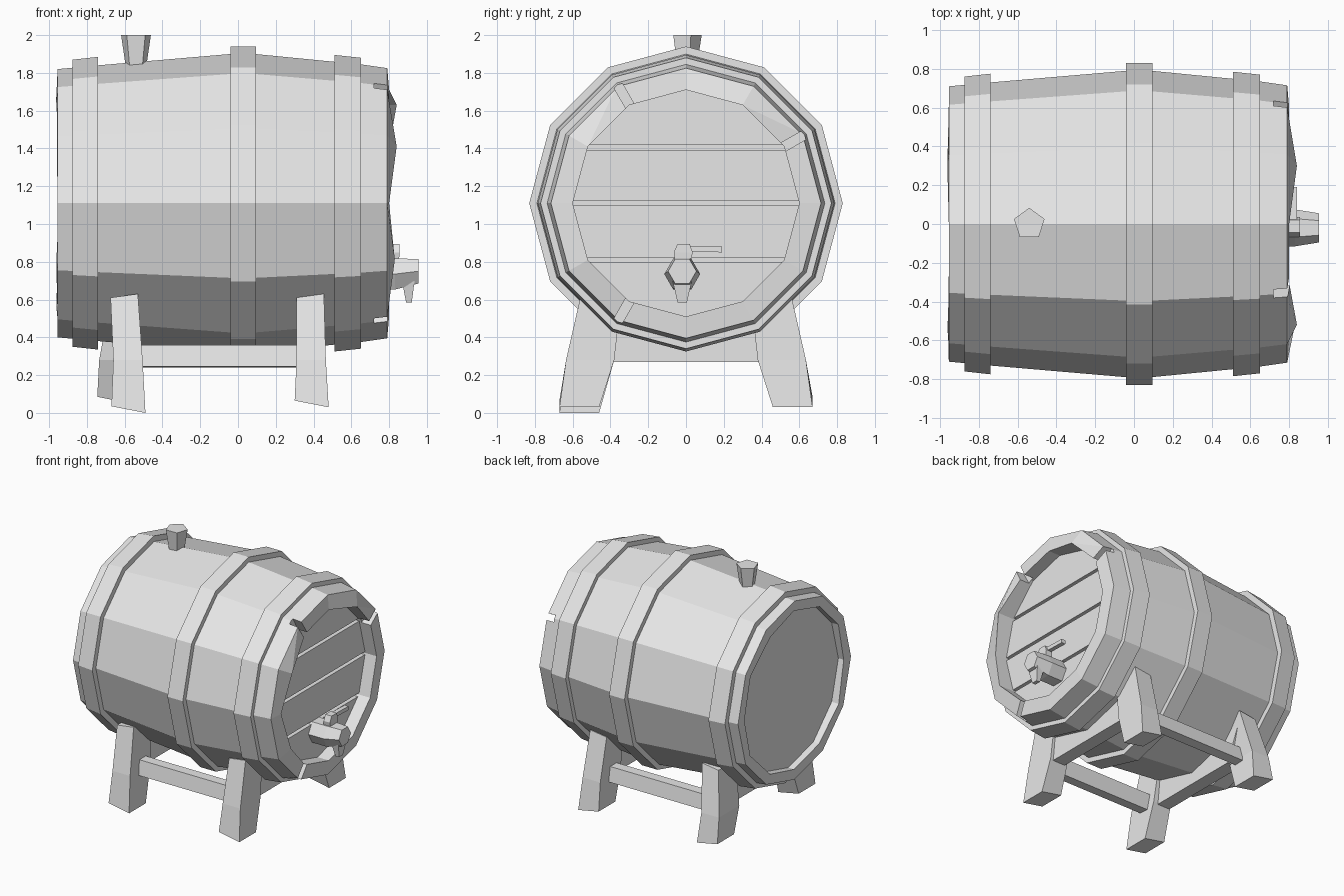
import bpy, bmesh, math
from mathutils import Vector, Matrix

if "Cube" in bpy.data.objects:
    bpy.data.objects.remove(bpy.data.objects["Cube"], do_unlink=True)

GREY = (0.8, 0.8, 0.8, 1)
mat = bpy.data.materials.new("plain grey")
mat.use_nodes = True
mat.diffuse_color = GREY
mat.node_tree.nodes["Principled BSDF"].inputs["Base Color"].default_value = GREY

AXIS = 1.11          # height of the barrel axis
SIDES = 12


def finish(name, bm):
    bmesh.ops.recalc_face_normals(bm, faces=bm.faces)
    mesh = bpy.data.meshes.new(name)
    bm.to_mesh(mesh)
    bm.free()
    mesh.materials.append(mat)
    obj = bpy.data.objects.new(name, mesh)
    bpy.context.collection.objects.link(obj)
    return obj


def loft_bm(rings, closed=False):
    """Skin a list of equal-length point rings; cap the ends unless closed."""
    bm = bmesh.new()
    vs = [[bm.verts.new(p) for p in ring] for ring in rings]
    n = len(vs[0])
    pairs = list(zip(vs, vs[1:])) + ([(vs[-1], vs[0])] if closed else [])
    for a, b in pairs:
        for i in range(n):
            j = (i + 1) % n
            bm.faces.new((a[i], a[j], b[j], b[i]))
    if not closed:
        bm.faces.new(vs[0])
        bm.faces.new(vs[-1])
    return bm


def loft(name, rings, closed=False):
    return finish(name, loft_bm(rings, closed))


def ring_x(x, r, n=SIDES, y=0, z=AXIS, turn=0):
    """Polygon ring facing x; x may be one value or a list with one per corner."""
    xs = x if isinstance(x, list) else [x] * n
    return [(xs[i], y + r * math.cos(turn + math.tau * i / n),
             z + r * math.sin(turn + math.tau * i / n)) for i in range(n)]


def rect(x0, x1, y0, y1, z0, z1=None):
    z1 = z0 if z1 is None else z1
    return [(x0, y0, z0), (x1, y0, z1), (x1, y1, z1), (x0, y1, z0)]


# Barrel body with recessed ends and an uneven front rim
front_rim = [0.80] * SIDES
front_rim[2] = front_rim[5] = 0.84
front_rim[7] = 0.83
back_rim = [-0.955 + 0.008 * math.sin(2.4 * i) for i in range(SIDES)]
barrel = loft("barrel_body", [
    ring_x(-0.90, 0.63), ring_x(back_rim, 0.63), ring_x(-0.955, 0.71),
    ring_x(-0.74, 0.73), ring_x(-0.04, 0.79), ring_x(0.09, 0.79),
    ring_x(0.65, 0.735), ring_x(0.79, 0.715), ring_x(front_rim, 0.60),
    ring_x(0.67, 0.60)])

# Notches between staves in the front rim
for k in (1, 4, 8):
    a = math.tau * k / SIDES
    bm = bmesh.new()
    bmesh.ops.create_cube(bm, size=1)
    bmesh.ops.scale(bm, verts=bm.verts, vec=(0.2, 0.2, 0.05))
    bmesh.ops.translate(bm, verts=bm.verts, vec=(0.82, 0.67, 0))
    bmesh.ops.transform(bm, verts=bm.verts, matrix=Matrix.Translation((0, 0, AXIS)) @ Matrix.Rotation(a, 4, 'X'))
    cutter = finish("notch_cutter", bm)
    cutter.hide_render = True
    mod = barrel.modifiers.new("notch", 'BOOLEAN')
    mod.operation = 'DIFFERENCE'
    mod.solver = 'EXACT'
    mod.object = cutter
    bpy.context.view_layer.objects.active = barrel
    bpy.ops.object.modifier_apply(modifier=mod.name)
    bpy.data.objects.remove(cutter, do_unlink=True)

# Hoops
for name, x0, x1, r0, r1 in (("back_hoop", -0.875, -0.74, 0.76, 0.775),
                             ("middle_hoop", -0.04, 0.095, 0.83, 0.83),
                             ("front_hoop", 0.51, 0.65, 0.785, 0.77)):
    loft(name, [ring_x(x0, r0 - 0.08), ring_x(x0, r0),
                ring_x(x1, r1), ring_x(x1, r1 - 0.08)], closed=True)

# Four planks closing the front end
seams = (0.45, 0.81, 1.11, 1.405, 1.8)
for i, (low, high) in enumerate(zip(seams, seams[1:])):
    bm = loft_bm([ring_x(0.66, 0.60), ring_x(0.70, 0.60)])
    for z, up in ((low + 0.012, -1), (high - 0.012, 1)):
        bmesh.ops.bisect_plane(bm, geom=bm.verts[:] + bm.edges[:] + bm.faces[:],
                               plane_co=(0, 0, z), plane_no=(0, 0, up), clear_outer=True)
        bmesh.ops.holes_fill(bm, edges=[e for e in bm.edges if e.is_boundary])
    finish(f"end_plank_{i + 1}", bm)

# Bung
def ring_z(x, y, z, r, n):
    return [(x + r * math.sin(math.tau * i / n), y + r * math.cos(math.tau * i / n), z)
            for i in range(n)]

loft("bung", [ring_z(-0.54, 0, 1.82, 0.055, 5), ring_z(-0.54, 0, 2.0, 0.083, 5)])

# Tap
loft("tap_body", [ring_x(0.68, 0.095, 6, -0.02, 0.735),
                  ring_x(0.83, 0.095, 6, -0.02, 0.735),
                  ring_x(0.955, 0.075, 6, -0.02, 0.75)])
loft("tap_spout", [rect(0.89, 0.92, -0.045, 0.005, 0.585),
                   rect(0.86, 0.94, -0.08, 0.04, 0.74)])
loft("tap_stem", [rect(0.79, 0.85, -0.05, 0.02, 0.76),
                  rect(0.80, 0.855, -0.065, 0.035, 0.85),
                  rect(0.80, 0.855, -0.045, 0.02, 0.895)])
loft("tap_handle", [[(x, y, z + dz) for x, z in
                     ((0.805, 0.85), (0.84, 0.85), (0.84, 0.88), (0.805, 0.88))]
                    for y, dz in ((0.0, 0.005), (0.19, 0))])

# Stand: splayed legs, saddles and side rails
feet = {("back", -1): 0.02, ("back", 1): 0.07, ("front", -1): 0.05, ("front", 1): 0.05}
places = {"back": (-0.60, -0.58), "front": (0.385, 0.39)}
for (end, side), foot in feet.items():
    top, base = places[end]
    if (end, side) == ("back", 1):
        base = -0.655
    label = "left" if side > 0 else "right"
    loft(f"{end}_{label}_leg", [
        rect(base - 0.09, base + 0.09, side * 0.46, side * 0.67, foot + 0.015, foot - 0.02),
        rect(base - 0.08, base + 0.075, side * 0.38, side * 0.635, 0.28),
        rect(top - 0.075, top + 0.07, side * 0.34, side * 0.555, 0.61, 0.63)])

for end, (x, _) in places.items():
    loft(f"{end}_saddle", [[(x + dx, y, z) for y, z in
                            ((-0.42, 0.27), (0.40, 0.27), (0.53, 0.56), (-0.53, 0.56))]
                           for dx in (-0.055, 0.055)])

for side, label in ((-1, "right"), (1, "left")):
    loft(f"{label}_rail", [[(x, side * y, z) for y, z in
                            ((0.45, 0.24), (0.53, 0.245), (0.51, 0.36), (0.43, 0.36))]
                           for x in (-0.6, 0.39)])
